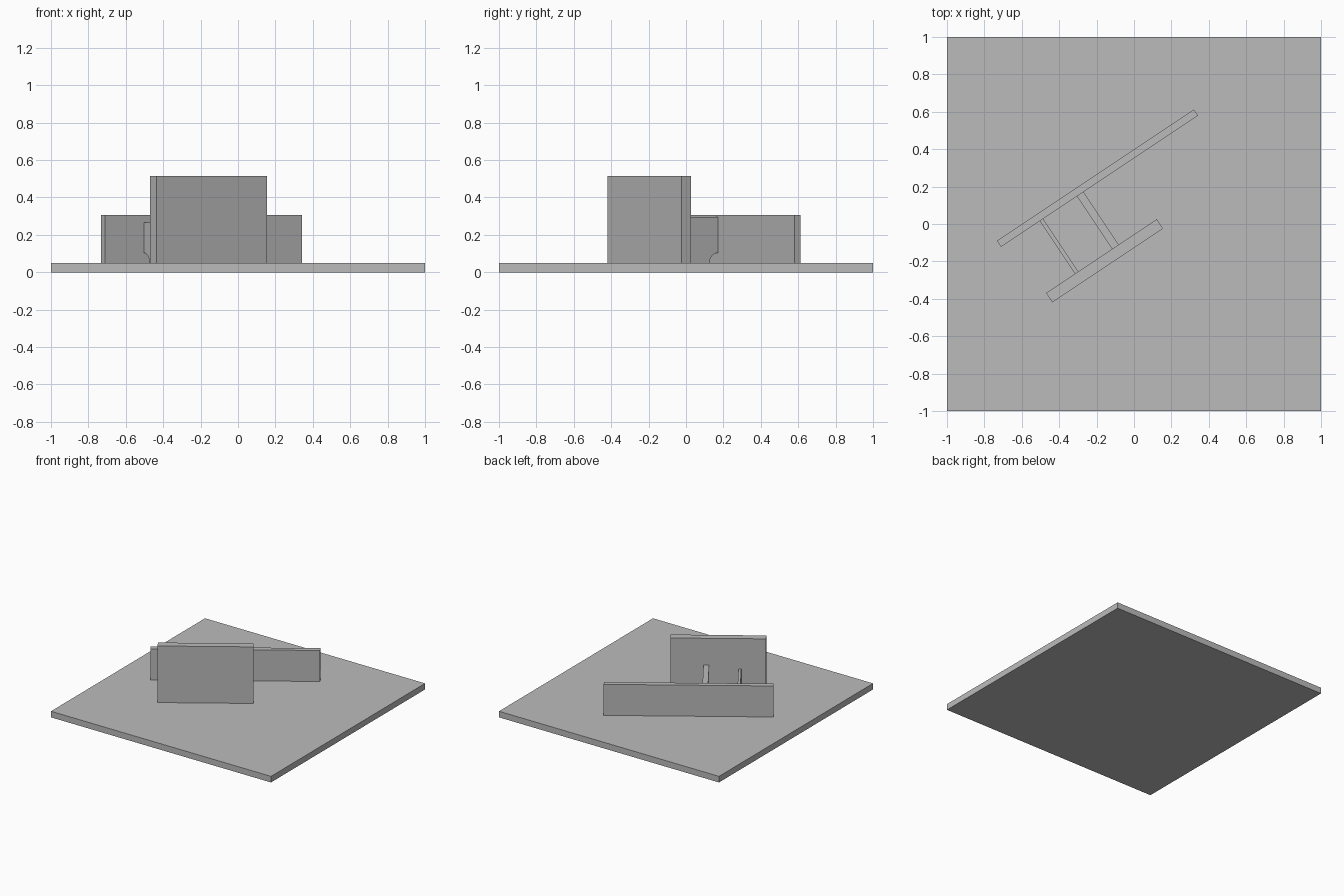
import bpy, bmesh, math
from mathutils import Matrix, Vector

cube = bpy.data.objects.get("Cube")
if cube:
    bpy.data.objects.remove(cube)

# Single plain steel grey
steel = bpy.data.materials.new("steel_grey")
steel.use_nodes = True
grey = (0.5, 0.5, 0.5, 1)
steel.diffuse_color = grey
steel.node_tree.nodes["Principled BSDF"].inputs["Base Color"].default_value = grey

TURN = Matrix.Rotation(math.radians(33.7), 4, "Z")
FLOOR = 0.05


def plate(name, outline, thickness, turn=True):
    """Extrude an outline of 3D points along x, centred on its own plane."""
    bm = bmesh.new()
    face = bm.faces.new([bm.verts.new(p) for p in outline])
    grown = bmesh.ops.extrude_face_region(bm, geom=[face])
    moved = [g for g in grown["geom"] if isinstance(g, bmesh.types.BMVert)]
    bmesh.ops.translate(bm, verts=moved, vec=(thickness, 0, 0))
    bmesh.ops.translate(bm, verts=bm.verts[:], vec=(-thickness / 2, 0, 0))
    bmesh.ops.recalc_face_normals(bm, faces=bm.faces[:])
    if turn:
        bm.transform(TURN)
    mesh = bpy.data.meshes.new(name)
    bm.to_mesh(mesh)
    bm.free()
    mesh.materials.append(steel)
    obj = bpy.data.objects.new(name, mesh)
    bpy.context.collection.objects.link(obj)
    return obj


def slab(name, x, y, length, depth, bottom, top, turn=True):
    outline = [(x, y - depth / 2, bottom), (x, y + depth / 2, bottom),
               (x, y + depth / 2, top), (x, y - depth / 2, top)]
    return plate(name, outline, length, turn)


def stiffener(name, x, y0, y1, thickness, top, radius=0.054, steps=10):
    """Upright web with a quarter-round relief at each lower corner."""
    arc = [(radius * math.cos(a), radius * math.sin(a))
           for a in (math.pi / 2 * i / steps for i in range(steps + 1))]
    near = [(x, y0 + c, FLOOR + s) for c, s in reversed(arc)]
    far = [(x, y1 - c, FLOOR + s) for c, s in arc]
    return plate(name, near + far + [(x, y1, top), (x, y0, top)], thickness)


# Square base
slab("base_plate", 0, 0, 2, 2, 0, FLOOR, turn=False)

# Two parallel upright plates
slab("long_low_plate", -0.027, 0.312, 1.265, 0.04, FLOOR, 0.305)
slab("short_tall_plate", -0.24, -0.076, 0.712, 0.06, FLOOR, 0.515)

# Webs joining the uprights
stiffener("thin_stiffener", -0.40, -0.046, 0.292, 0.021, 0.265)
stiffener("thick_stiffener", -0.15, -0.046, 0.292, 0.042, 0.295)
